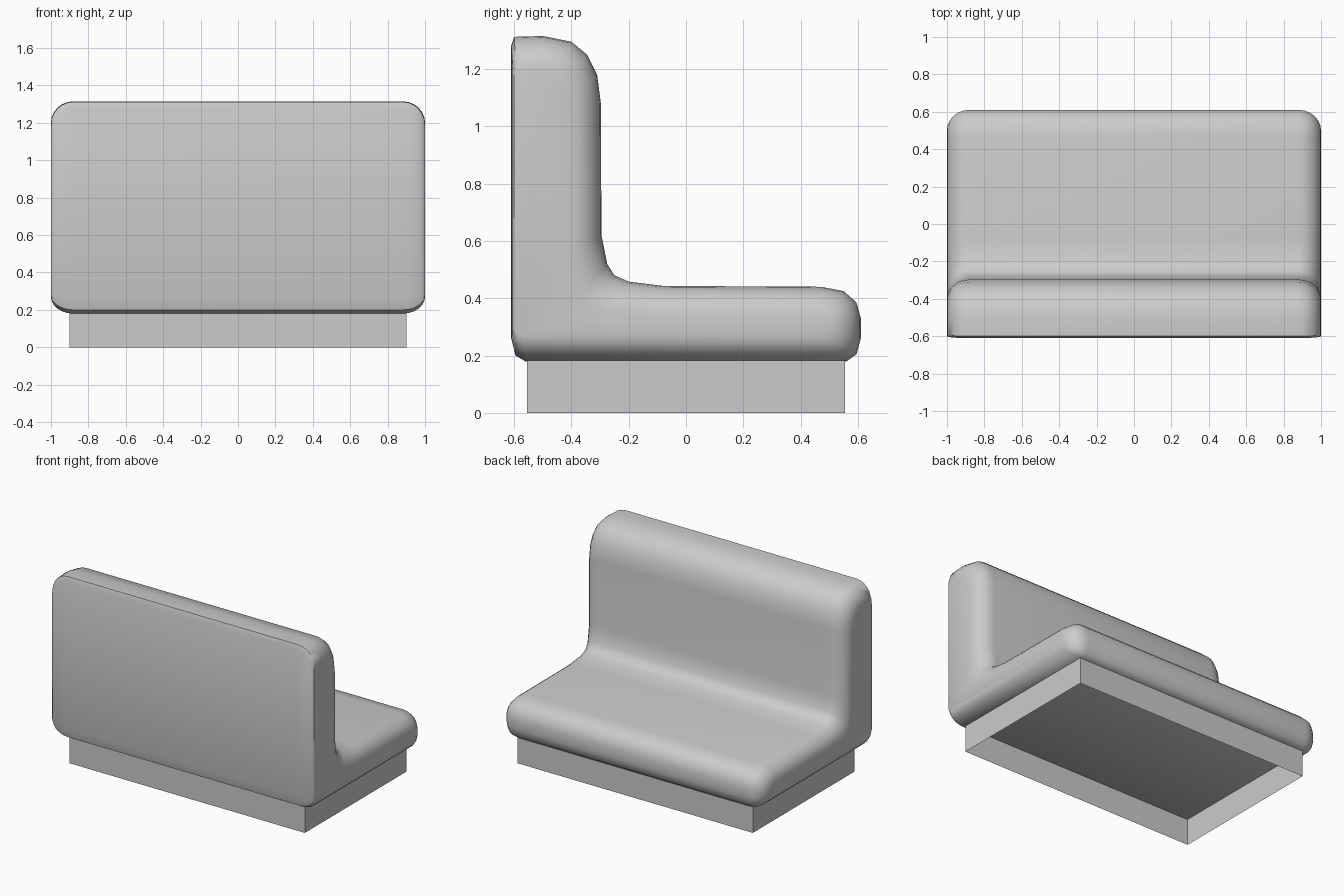
import bpy, bmesh
from math import sin, cos, pi

if "Cube" in bpy.data.objects:
    bpy.data.objects.remove(bpy.data.objects["Cube"])


def finish(name, bm, smooth_angle=None):
    me = bpy.data.meshes.new(name)
    bm.to_mesh(me)
    bm.free()
    ob = bpy.data.objects.new(name, me)
    bpy.context.collection.objects.link(ob)
    if smooth_angle:
        bpy.ops.object.select_all(action='DESELECT')
        ob.select_set(True)
        bpy.context.view_layer.objects.active = ob
        bpy.ops.object.shade_smooth_by_angle(angle=smooth_angle)
    return ob


# Padded L-shaped cushion: (y, z) of the main section, then (y, z) of the flat end cap
PROFILE = [
    (-.61, .26, -.60, .30), (-.61, 1.28, -.60, 1.17), (-.60, 1.312, -.59, 1.19),
    (-.50, 1.315, -.52, 1.20), (-.40, 1.295, -.47, 1.19), (-.345, 1.25, -.43, 1.15),
    (-.31, 1.18, -.41, 1.10), (-.297, 1.08, -.40, 1.03), (-.295, .62, -.40, .57),
    (-.275, .52, -.385, .42), (-.25, .48, -.36, .37), (-.20, .458, -.28, .345),
    (-.08, .443, -.12, .335), (.47, .44, .42, .335), (.55, .425, .47, .33),
    (.595, .385, .49, .32), (.61, .33, .50, .31), (.61, .26, .50, .29),
    (.595, .205, .49, .28), (.56, .18, .46, .27), (-.56, .18, -.57, .27),
    (-.595, .20, -.59, .28),
]
ROUND = 0.12
STEPS = 6
half = [(1 - ROUND + ROUND * sin(a), cos(a)) for a in (i * pi / 2 / STEPS for i in range(STEPS + 1))]
stations = [(-x, k) for x, k in reversed(half)] + half

bm = bmesh.new()
rings = []
for x, k in stations:
    rings.append([bm.verts.new((x, cy + (y - cy) * k, cz + (z - cz) * k))
                  for y, z, cy, cz in PROFILE])
n = len(PROFILE)
for a, b in zip(rings, rings[1:]):
    for i in range(n):
        j = (i + 1) % n
        bm.faces.new((a[i], a[j], b[j], b[i]))
bm.faces.new(rings[0])
bm.faces.new(rings[-1])
bmesh.ops.recalc_face_normals(bm, faces=bm.faces)
finish("cushion", bm, 0.7)

# Plinth: thin walls, open underneath
bm = bmesh.new()
corners = [(-.9, -.555), (.9, -.555), (.9, .555), (-.9, .555)]
low = [bm.verts.new((x, y, 0)) for x, y in corners]
top = [bm.verts.new((x, y, .185)) for x, y in corners]
for i in range(4):
    j = (i + 1) % 4
    bm.faces.new((low[i], low[j], top[j], top[i]))
finish("plinth", bm)
